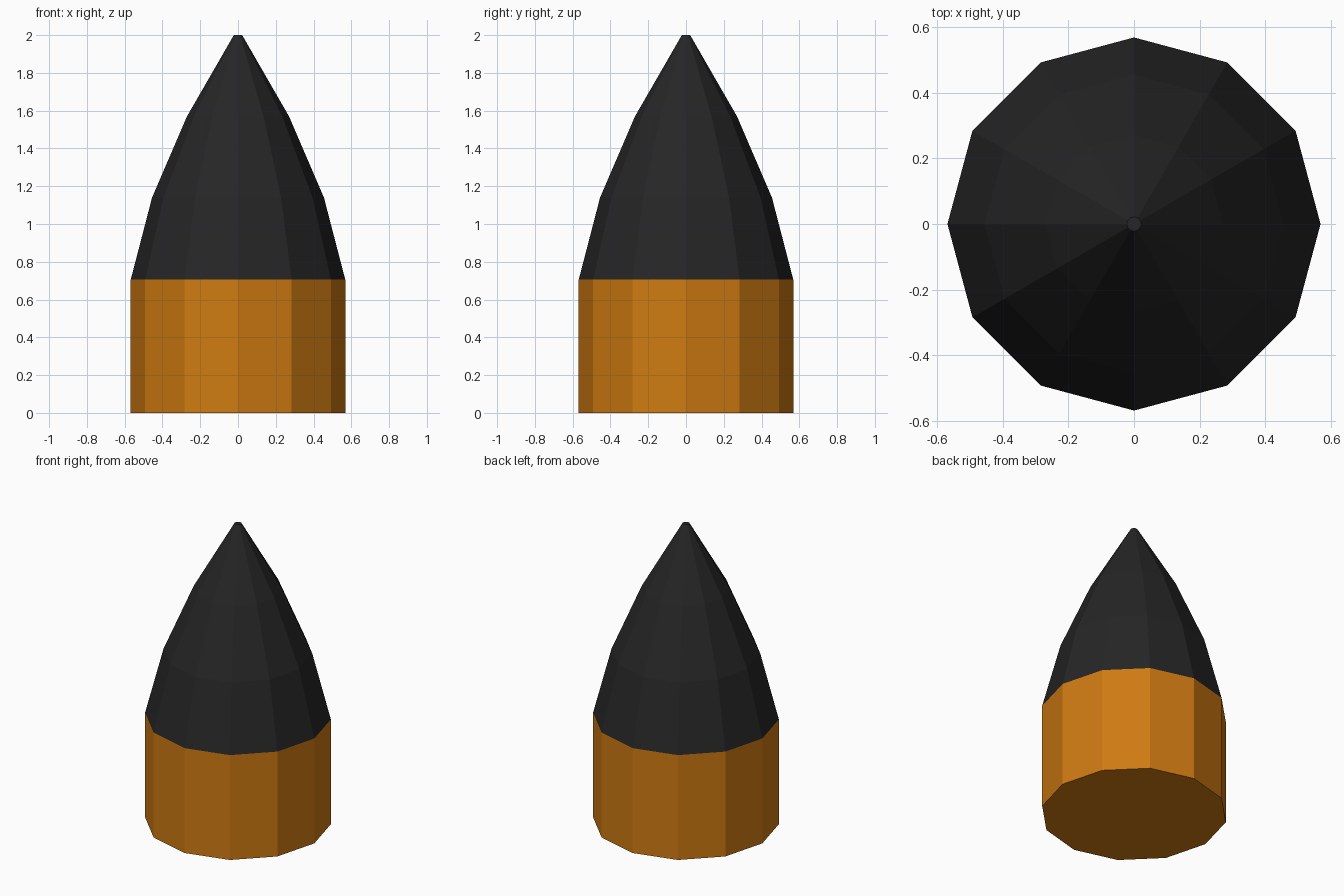
import bpy
import bmesh
from math import cos, sin, tau

SIDES = 12

cube = bpy.data.objects.get("Cube")
if cube:
    bpy.data.objects.remove(cube, do_unlink=True)


def make_material(name, rgb):
    mat = bpy.data.materials.new(name)
    mat.use_nodes = True
    color = (*rgb, 1.0)
    mat.diffuse_color = color
    bsdf = mat.node_tree.nodes["Principled BSDF"]
    bsdf.inputs["Base Color"].default_value = color
    bsdf.inputs["Roughness"].default_value = 0.8
    return mat


def lathe(name, profile, mat, cap_bottom, cap_top):
    """Stack flat-sided rings of (radius, height) and skin them."""
    bm = bmesh.new()
    rings = [[bm.verts.new((r * cos(tau * i / SIDES), r * sin(tau * i / SIDES), z))
              for i in range(SIDES)] for r, z in profile]
    for low, high in zip(rings, rings[1:]):
        for i in range(SIDES):
            j = (i + 1) % SIDES
            bm.faces.new((low[i], low[j], high[j], high[i]))
    if cap_bottom:
        bm.faces.new(rings[0][::-1])
    if cap_top:
        bm.faces.new(rings[-1])
    mesh = bpy.data.meshes.new(name)
    bm.to_mesh(mesh)
    bm.free()
    mesh.materials.append(mat)
    obj = bpy.data.objects.new(name, mesh)
    bpy.context.collection.objects.link(obj)
    return obj


orange = make_material("orange", (0.62, 0.195, 0.006))
charcoal = make_material("charcoal", (0.019, 0.019, 0.019))

# Straight lower casing, closed underneath
lathe("casing", [(0.568, 0), (0.568, 0.705)], orange, True, False)

# Tapered nose with a small blunt tip
lathe("nose", [(0.568, 0.705), (0.455, 1.14), (0.27, 1.57), (0.022, 2)],
      charcoal, False, True)
